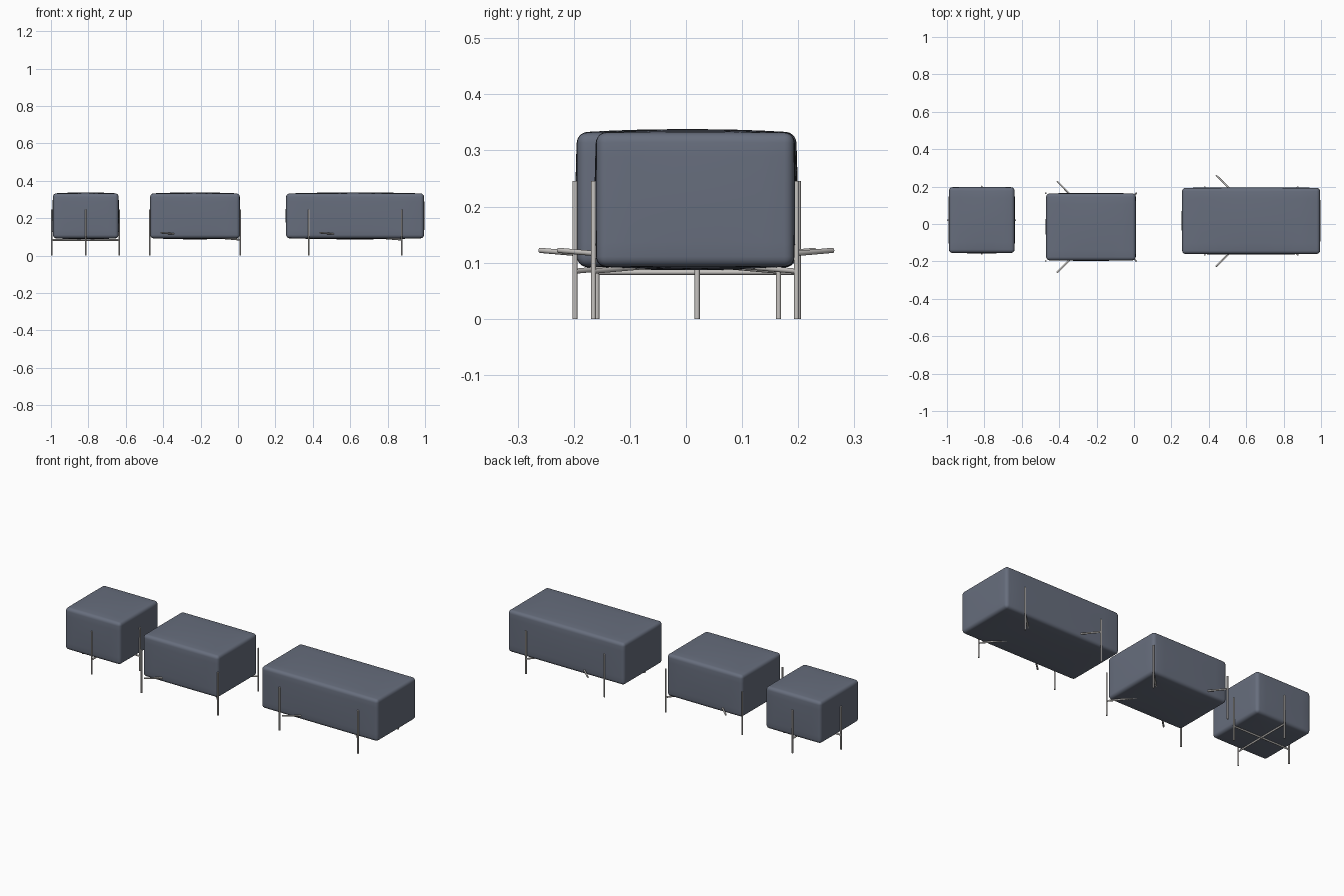
import bpy, bmesh
from mathutils import Vector

if "Cube" in bpy.data.objects:
    bpy.data.objects.remove(bpy.data.objects["Cube"])


def material(name, rgb):
    m = bpy.data.materials.new(name)
    m.diffuse_color = (*rgb, 1)
    m.use_nodes = True
    m.node_tree.nodes["Principled BSDF"].inputs["Base Color"].default_value = m.diffuse_color
    return m


FABRIC = material("slate blue fabric", (0.135, 0.155, 0.205))
METAL = material("brushed metal", (0.57, 0.55, 0.53))


def finish(bm, name, mat):
    bmesh.ops.recalc_face_normals(bm, faces=bm.faces)
    me = bpy.data.meshes.new(name)
    bm.to_mesh(me)
    bm.free()
    me.materials.append(mat)
    ob = bpy.data.objects.new(name, me)
    bpy.context.collection.objects.link(ob)
    bpy.ops.object.select_all(action='DESELECT')
    ob.select_set(True)
    bpy.context.view_layer.objects.active = ob
    bpy.ops.object.shade_smooth_by_angle(angle=0.7)
    return ob


def cushion(name, lo, hi, r=0.018, puff=0.006):
    """Rounded box with softly bulging faces."""
    lo, hi = Vector(lo), Vector(hi)
    mid, half = (lo + hi) / 2, (hi - lo) / 2
    bm = bmesh.new()
    bmesh.ops.create_cube(bm, size=2)
    bmesh.ops.subdivide_edges(bm, edges=bm.edges[:], cuts=13, use_grid_fill=True)
    for v in bm.verts:
        p, inner = Vector(), Vector()
        for a in range(3):
            k = abs(v.co[a]) * 7          # grid step 0..7, last three make the corner
            s = 1 if v.co[a] > 0 else -1
            flat = half[a] - r
            p[a] = s * (flat * k / 4 if k <= 4 else flat + r * (k - 4) / 3)
            inner[a] = max(-flat, min(flat, p[a]))
        d = p - inner
        q = inner + d.normalized() * r if d.length > 1e-7 else p
        u = Vector([q[a] / half[a] for a in range(3)])
        for a in range(3):
            b, c = (a + 1) % 3, (a + 2) % 3
            grow = puff if a == 2 else puff * 0.5
            q[a] += grow * u[a] * (1 - u[b] ** 2) * (1 - u[c] ** 2)
        v.co = mid + q
    finish(bm, name, FABRIC)


def rod(name, a, b, r=0.0046):
    """Round metal bar from a to b."""
    a, b = Vector(a), Vector(b)
    bm = bmesh.new()
    bmesh.ops.create_cone(bm, cap_ends=True, segments=16, radius1=r, radius2=r,
                          depth=(b - a).length)
    rot = (b - a).to_track_quat('Z', 'Y').to_matrix()
    for v in bm.verts:
        v.co = rot @ v.co + (a + b) / 2
    finish(bm, name, METAL)


def leg(name, x, y):
    rod(name, (x, y, 0), (x, y, 0.246))


# Cushions: small cube, medium, long bench
cushion("small_cushion", (-0.989, -0.154, 0.093), (-0.639, 0.196, 0.332))
cushion("medium_cushion", (-0.469, -0.194, 0.093), (0.009, 0.163, 0.332))
cushion("long_cushion", (0.258, -0.160, 0.093), (0.994, 0.193, 0.332))

# Small stool: legs at the middle of each side, straight cross bars beneath
for i, (x, y) in enumerate([(-0.9955, 0.02), (-0.635, 0.02), (-0.814, -0.159), (-0.814, 0.2)]):
    leg(f"small_leg_{i}", x, y)
rod("small_cross_bar_x", (-0.9955, 0.02, 0.083), (-0.635, 0.02, 0.083))
rod("small_cross_bar_y", (-0.814, -0.159, 0.083), (-0.814, 0.2, 0.083))

# Medium stool and long bench: four legs, tilted diagonal bars from the right
# legs that poke out through the cushion sides
for name, x0, x1, y0, y1, xe in [("medium", -0.472, 0.012, -0.198, 0.165, -0.412),
                                 ("long", 0.379, 0.875, -0.165, 0.197, 0.438)]:
    for i, x in enumerate((x0, x1)):
        for j, y in enumerate((y0, y1)):
            leg(f"{name}_leg_{i}{j}", x, y)
    rod(f"{name}_diagonal_bar_front", (x1, y0, 0.085), (xe, y1 + 0.064, 0.122))
    rod(f"{name}_diagonal_bar_back", (x1, y1, 0.085), (xe, y0 - 0.062, 0.122))
